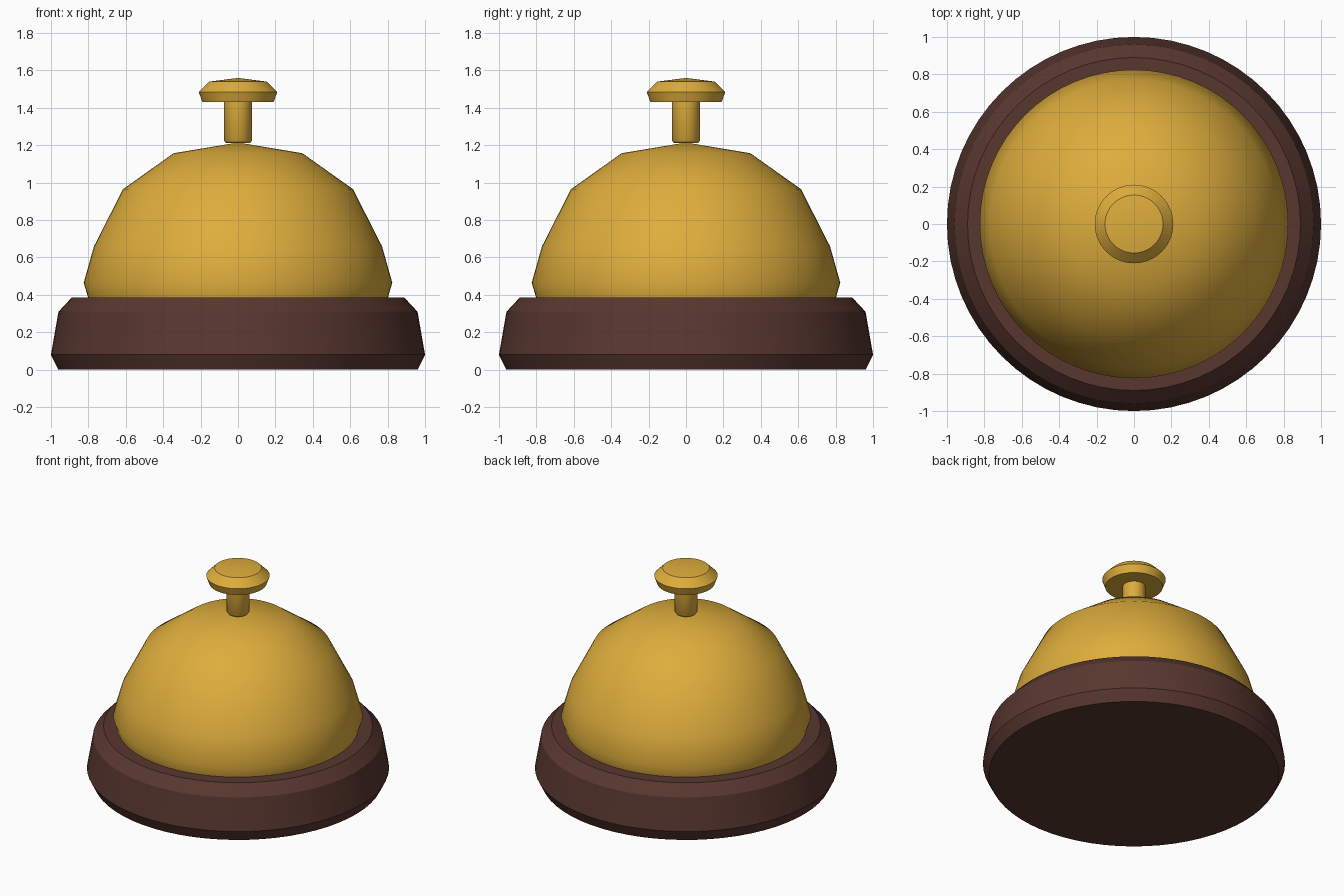
import bpy
import bmesh
import math

cube = bpy.data.objects.get("Cube")
if cube:
    bpy.data.objects.remove(cube)

SEGMENTS = 64


def make_material(name, rgb, metallic=0.0):
    mat = bpy.data.materials.new(name)
    mat.use_nodes = True
    mat.diffuse_color = (*rgb, 1)
    mat.node_tree.nodes["Principled BSDF"].inputs["Base Color"].default_value = (*rgb, 1)
    return mat


def lathe(name, profile, mat, sharp_angle):
    """Spin a (radius, height) profile around the z axis."""
    bm = bmesh.new()
    verts = [bm.verts.new((r, 0, z)) for r, z in profile]
    edges = [bm.edges.new(pair) for pair in zip(verts, verts[1:])]
    bmesh.ops.spin(bm, geom=verts + edges, cent=(0, 0, 0), axis=(0, 0, 1),
                   angle=math.tau, steps=SEGMENTS)
    bmesh.ops.remove_doubles(bm, verts=bm.verts, dist=0.0005)
    bmesh.ops.recalc_face_normals(bm, faces=bm.faces)
    mesh = bpy.data.meshes.new(name)
    bm.to_mesh(mesh)
    bm.free()
    mesh.materials.append(mat)
    obj = bpy.data.objects.new(name, mesh)
    bpy.context.collection.objects.link(obj)
    bpy.ops.object.select_all(action="DESELECT")
    obj.select_set(True)
    bpy.context.view_layer.objects.active = obj
    bpy.ops.object.shade_smooth_by_angle(angle=math.radians(sharp_angle))
    return obj


gold = make_material("gold", (0.73, 0.42, 0.045))
wood = make_material("dark_wood", (0.098, 0.038, 0.028))

# Wooden base with chamfered rims
lathe("base", [(0, 0), (0.96, 0), (1, 0.08), (0.96, 0.31), (0.89, 0.385), (0, 0.385)],
      wood, 30)

# Bell dome, its rim turned in and seated slightly in the base
lathe("bell_dome", [(0, 0.37), (0.797, 0.37), (0.825, 0.465), (0.77, 0.66),
                    (0.615, 0.965), (0.345, 1.157), (0, 1.215)], gold, 50)

# Plunger stem
lathe("plunger_stem", [(0, 1.212), (0.065, 1.212), (0.075, 1.225), (0.075, 1.44), (0, 1.44)],
      gold, 60)

# Push button
lathe("push_button", [(0, 1.43), (0.19, 1.43), (0.21, 1.485), (0.155, 1.54), (0, 1.56)],
      gold, 30)
